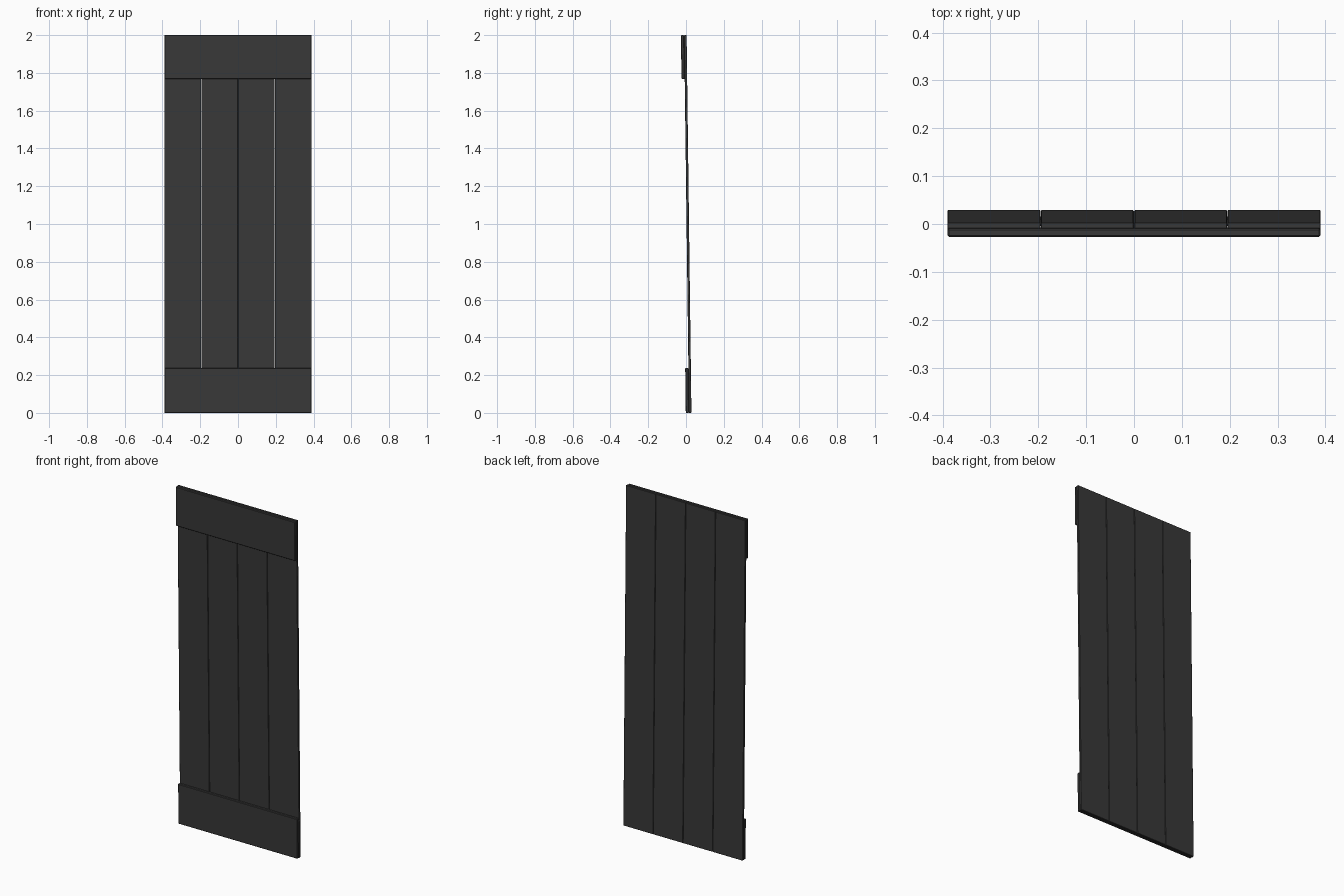
import bpy, bmesh, math
from mathutils import Matrix

if "Cube" in bpy.data.objects:
    bpy.data.objects.remove(bpy.data.objects["Cube"])

# dark painted wood
paint = bpy.data.materials.new("dark_paint")
paint.diffuse_color = (0.04, 0.04, 0.04, 1)
paint.use_nodes = True
paint.node_tree.nodes["Principled BSDF"].inputs["Base Color"].default_value = paint.diffuse_color

# the whole panel leans back slightly: its foot sits further back than its top
HEIGHT, LEAN = 2.0, 0.0128
tilt = (Matrix.Translation((0, 0, HEIGHT / 2))
        @ Matrix.Rotation(LEAN, 4, 'X')
        @ Matrix.Translation((0, 0, -HEIGHT / 2)))


def board(name, x0, x1, y0, y1, z0, z1, bevel):
    bm = bmesh.new()
    bmesh.ops.create_cube(bm, size=1)
    for v in bm.verts:
        v.co = ((x0 + x1) / 2 + v.co.x * (x1 - x0),
                (y0 + y1) / 2 + v.co.y * (y1 - y0),
                (z0 + z1) / 2 + v.co.z * (z1 - z0))
    bmesh.ops.bevel(bm, geom=bm.edges[:], offset=bevel, segments=1,
                    profile=0.5, affect='EDGES')
    bm.transform(tilt)
    mesh = bpy.data.meshes.new(name)
    bm.to_mesh(mesh)
    bm.free()
    mesh.materials.append(paint)
    obj = bpy.data.objects.new(name, mesh)
    bpy.context.collection.objects.link(obj)


# four full-height planks
W = 0.39
step = 2 * W / 4
for i in range(4):
    x = -W + i * step
    board(f"plank_{i + 1}", x + (0.0005 if i else 0), x + step - (0.0005 if i < 3 else 0),
          0.003, 0.016, 0, HEIGHT, 0.0015)

# cross battens on the front
board("bottom_batten", -W, W, -0.014, 0.003, 0, 0.237, 0.003)
board("top_batten", -W, W, -0.014, 0.003, 1.768, HEIGHT, 0.003)
